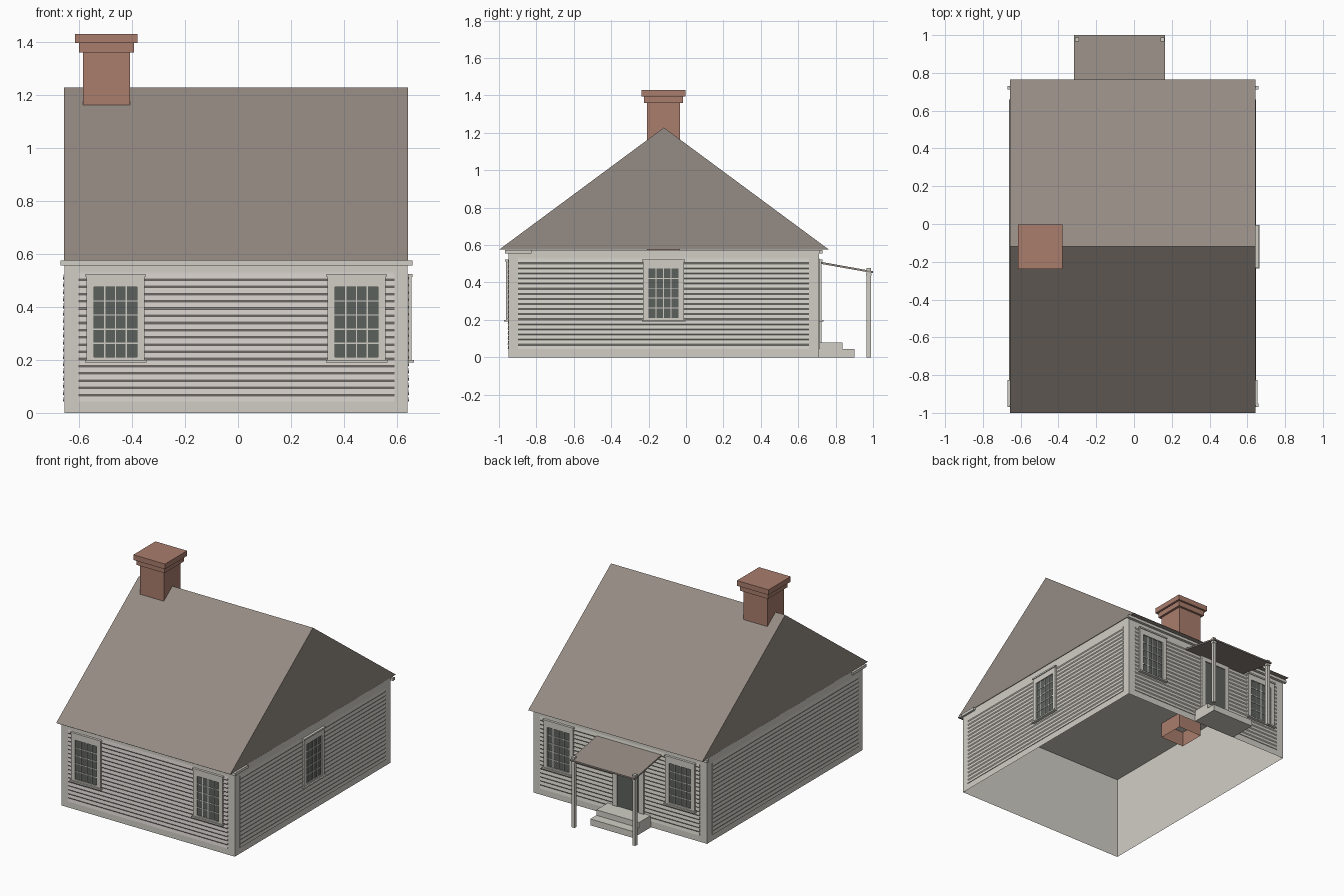
import bpy, bmesh

cube = bpy.data.objects.get("Cube")
if cube:
    bpy.data.objects.remove(cube, do_unlink=True)


def material(name, rgb):
    """Make a flat material from sRGB values of 0 to 255."""
    linear = [((c / 255 + 0.055) / 1.055) ** 2.4 for c in rgb] + [1]
    m = bpy.data.materials.new(name)
    m.use_nodes = True
    m.diffuse_color = linear
    m.node_tree.nodes["Principled BSDF"].inputs["Base Color"].default_value = linear
    return m


TRIM = material("cream paint", (208, 206, 197))
SIDING = material("warm white paint", (210, 203, 198))
ROOF = material("brown shingle", (149, 139, 131))
BRICK = material("red brick", (170, 125, 109))
GLASS = material("dark glass", (92, 97, 92))

# House extents and shared heights
X0, X1, Y0, Y1 = -0.655, 0.64, -0.948, 0.711
EAVE = 0.575
MID = (X0 + X1) / 2


# Each frame maps (along, outward, up) to the world
def world(u, d, z):
    return (u, d, z)


def front(u, d, z):
    return (u, Y0 - d, z)


def back(u, d, z):
    return (u, Y1 + d, z)


def left(u, d, z):
    return (X1 + d, u, z)


def right(u, d, z):
    return (X0 - d, u, z)


def prism(name, profile, u0, u1, mat, frame=world, open_bottom=False):
    """Extrude an (outward, up) profile along a frame."""
    bm = bmesh.new()
    a = [bm.verts.new(frame(u0, d, z)) for d, z in profile]
    b = [bm.verts.new(frame(u1, d, z)) for d, z in profile]
    bm.faces.new(a)
    bm.faces.new(b[::-1])
    for i in range(len(a)):
        j = (i + 1) % len(a)
        bm.faces.new((a[j], a[i], b[i], b[j]))
    bmesh.ops.recalc_face_normals(bm, faces=bm.faces)
    if open_bottom:
        bmesh.ops.delete(bm, geom=[f for f in bm.faces if f.normal.z < -0.9],
                         context="FACES_ONLY")
    mesh = bpy.data.meshes.new(name)
    bm.to_mesh(mesh)
    bm.free()
    mesh.materials.append(mat)
    obj = bpy.data.objects.new(name, mesh)
    bpy.context.collection.objects.link(obj)
    return obj


def box(name, u0, u1, d0, d1, z0, z1, mat, frame=world, open_bottom=False):
    return prism(name, [(d0, z0), (d1, z0), (d1, z1), (d0, z1)],
                 u0, u1, mat, frame, open_bottom)


def clapboards(name, frame, u0, u1, mat):
    """Overlapping boards as one sawtooth profile."""
    bottom, pitch, count, lip = 0.043, 0.0272, 18, 0.006
    pts = [(0.001, bottom)]
    for k in range(count):
        z = bottom + k * pitch
        pts += [(0.0055, z), (0.0015, z + pitch - lip)]
    pts.append((0.001, bottom + count * pitch))
    prism(name, pts, u0, u1, mat, frame)


def casing(name, frame, c, half, inner, z0, z1, top):
    """Two side boards and a head board around an opening."""
    for side in (-1, 1):
        a, b = sorted((c + side * inner, c + side * half))
        box(name + "_side_casing", a, b, 0.001, 0.014, z0, z1, TRIM, frame)
    box(name + "_head_casing", c - inner, c + inner, 0.001, 0.014, top, z1, TRIM, frame)
    box(name + "_head_cap", c - half - 0.004, c + half + 0.004, 0.001, 0.019,
        z1 - 0.007, z1 + 0.003, TRIM, frame)


def window(name, frame, c):
    half, inner, z0, z1 = 0.11, 0.081, 0.21, 0.475
    casing(name, frame, c, half, inner, 0.2, 0.52, z1)
    box(name + "_bottom_rail", c - inner, c + inner, 0.001, 0.014, 0.2, z0, TRIM, frame)
    box(name + "_sill", c - half - 0.006, c + half + 0.006, 0.001, 0.024,
        0.19, 0.2, TRIM, frame)
    box(name + "_glass", c - inner, c + inner, 0.001, 0.007, z0, z1, GLASS, frame)
    # Glazing bars, four panes across and five up
    for i in range(1, 4):
        u = c - inner + i * inner / 2
        box(name + "_upright_bar", u - 0.0025, u + 0.0025, 0.006, 0.0105,
            z0, z1, TRIM, frame)
    for i in range(1, 5):
        z = z0 + i * (z1 - z0) / 5
        box(name + "_cross_bar", c - inner, c + inner, 0.006, 0.01,
            z - 0.0025, z + 0.0025, TRIM, frame)


# Walls, hollow and open underneath
box("walls", X0, X1, Y0, Y1, 0, EAVE - 0.002, TRIM, open_bottom=True)

# Siding between the corner boards
for name, frame in (("front", front), ("back", back)):
    clapboards(name + "_siding", frame, X0 + 0.053, X1 - 0.05,
               SIDING if frame is front else TRIM)
for name, frame in (("left", left), ("right", right)):
    clapboards(name + "_siding", frame, Y0 + 0.05, Y1 - 0.053, TRIM)

# Windows
for name, frame in (("front", front), ("back", back)):
    for side, word in ((-1, "right"), (1, "left")):
        window(f"{name}_{word}_window", frame, MID + side * 0.4545)
window("left_window", left, -0.12)

# Roof and eave boards, with short returns at the front corners
prism("roof", [(-1, EAVE), (0.765, EAVE), (-0.118, 1.228)], -0.657, 0.642, ROOF)
for name, frame in (("front", front), ("back", back)):
    box(name + "_eave_board", X0 - 0.014, X1 + 0.018, 0.001,
        0.02, 0.556, EAVE - 0.001, TRIM, frame)
for name, frame in (("left", left), ("right", right)):
    box(name + "_eave_return", Y0 - 0.001, -0.825, 0.001, 0.015,
        0.556, EAVE - 0.001, TRIM, frame)

# Chimney, stepping out towards the cap
CX, CY = -0.4965, -0.12
for name, half, z0, z1 in (("chimney_shaft", 0.089, 0.47, 1.36),
                           ("chimney_collar", 0.104, 1.36, 1.395),
                           ("chimney_cap", 0.118, 1.395, 1.43)):
    box(name, CX - half, CX + half, CY - half, CY + half, z0, z1, BRICK,
        open_bottom=name == "chimney_shaft")

# Back door
DOOR = -0.076
casing("door", back, DOOR, 0.115, 0.082, 0.08, 0.505, 0.47)
box("door", DOOR - 0.082, DOOR + 0.082, 0.001, 0.008, 0.08, 0.47, GLASS, back)

# Porch steps, roof and posts
box("upper_step", DOOR - 0.16, DOOR + 0.16, Y1 + 0.001, 0.836, 0, 0.08, TRIM)
box("lower_step", DOOR - 0.16, DOOR + 0.16, 0.836, 0.9, 0, 0.043, TRIM)
prism("porch_roof", [(Y1 + 0.001, 0.512), (1, 0.46), (1, 0.45), (Y1 + 0.001, 0.501)],
      DOOR - 0.241, DOOR + 0.241, ROOF)
for side, word in ((-1, "right"), (1, "left")):
    x = DOOR + side * 0.226
    box(word + "_porch_post", x - 0.011, x + 0.011, 0.966, 0.988, 0, 0.476, TRIM)
    box(word + "_post_capital", x - 0.014, x + 0.014, 0.963, 0.991, 0.436, 0.448, TRIM)
